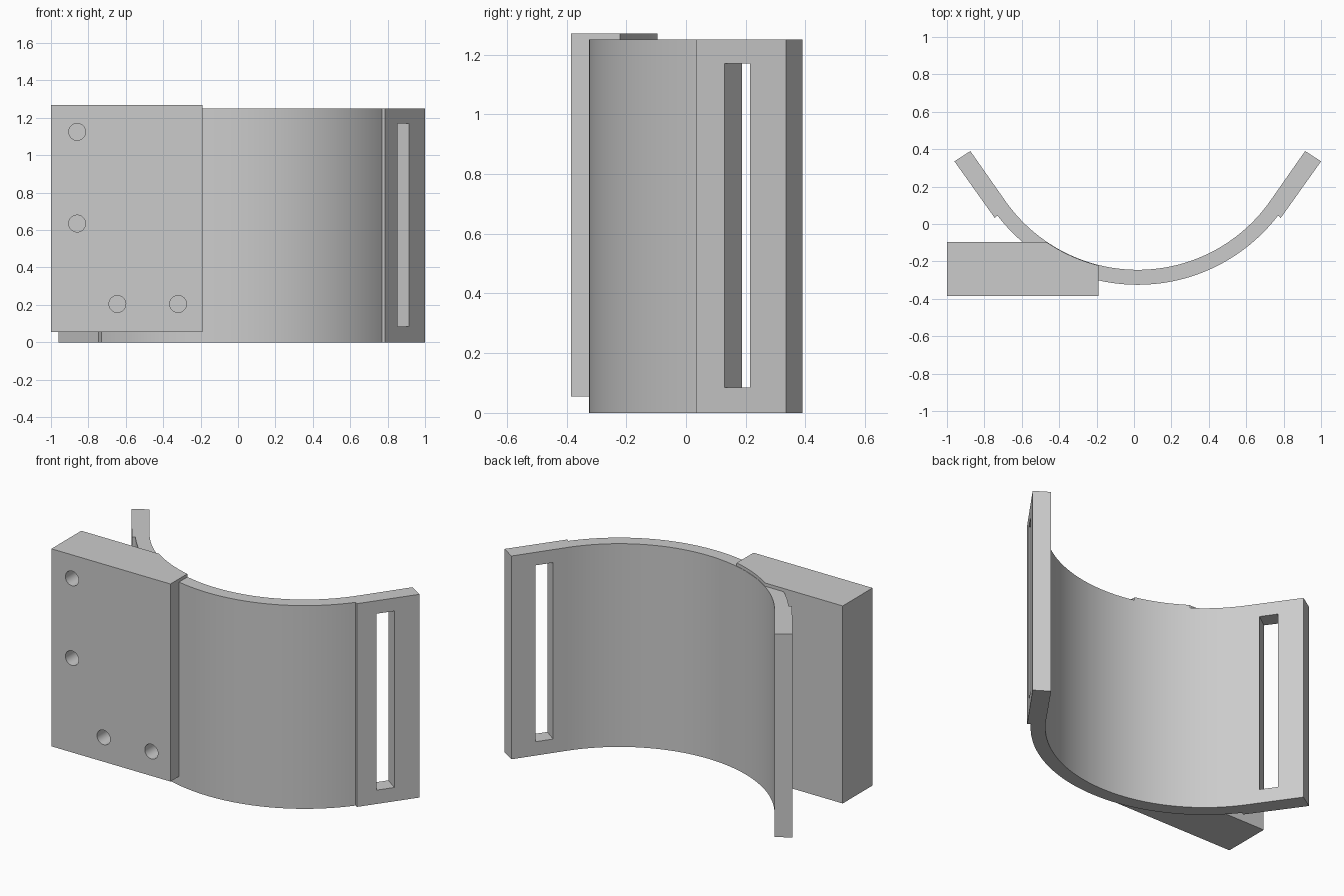
import bpy, bmesh
from math import sin, cos, radians, asin, acos, degrees
from mathutils import Matrix

if "Cube" in bpy.data.objects:
    bpy.data.objects.remove(bpy.data.objects["Cube"], do_unlink=True)

CX, CY = 0.02, 0.62            # axis of the curved band
R_IN, R_OUT = 0.865, 0.945

grey = bpy.data.materials.new("light grey")
grey.use_nodes = True
grey.diffuse_color = (0.6, 0.6, 0.6, 1)
grey.node_tree.nodes["Principled BSDF"].inputs["Base Color"].default_value = (0.6, 0.6, 0.6, 1)


def arc(radius, start, end, steps):
    """Points around the band axis; angle 0 points to the front."""
    angles = [radians(start + (end - start) * i / steps) for i in range(steps + 1)]
    return [(CX + radius * sin(a), CY - radius * cos(a)) for a in angles]


def add_object(name, bm):
    bmesh.ops.recalc_face_normals(bm, faces=bm.faces[:])
    mesh = bpy.data.meshes.new(name)
    bm.to_mesh(mesh)
    bm.free()
    mesh.materials.append(grey)
    obj = bpy.data.objects.new(name, mesh)
    bpy.context.collection.objects.link(obj)
    return obj


def prism(name, outline, z0, z1):
    bm = bmesh.new()
    face = bm.faces.new([bm.verts.new((x, y, z0)) for x, y in outline])
    new = bmesh.ops.extrude_face_region(bm, geom=[face])["geom"]
    verts = [v for v in new if isinstance(v, bmesh.types.BMVert)]
    bmesh.ops.translate(bm, verts=verts, vec=(0, 0, z1 - z0))
    return add_object(name, bm)


def combine(target, other, operation):
    """Apply a boolean and remove the helper."""
    other.hide_render = True
    mod = target.modifiers.new("boolean", "BOOLEAN")
    mod.operation, mod.object, mod.solver = operation, other, "EXACT"
    bpy.context.view_layer.objects.active = target
    bpy.ops.object.modifier_apply(modifier=mod.name)
    bpy.data.objects.remove(other, do_unlink=True)


# Curved band with thicker straight strap arms at both ends
right_arm = [(0.785, 0.033), (1.0, 0.335), (0.915, 0.39)]
left_arm = [(2 * CX - x, y) for x, y in reversed(right_arm)]
outline = (arc(R_OUT, -52.5, 52.5, 56) + right_arm
           + arc(R_IN, 55, -55, 56) + left_arm)
bracket = prism("curved_bracket", outline, 0, 1.25)

# Mounting block, hollowed to follow the inside of the band
X0, X1, Y0, Y1 = -1.0, -0.19, -0.385, -0.095
r = R_IN + 0.002
a1 = degrees(asin((X1 - CX) / r))
a2 = -degrees(acos((CY - Y1) / r))
block = prism("mounting_block", [(X0, Y0), (X1, Y0)] + arc(r, a1, a2, 14) + [(X0, Y1)], 0.055, 1.27)
combine(bracket, block, "UNION")

# Strap slots through both arms
for side in (1, -1):
    bm = bmesh.new()
    place = (Matrix.Translation((CX + side * 0.8225, 0.201, 0.6275))
             @ Matrix.Rotation(side * radians(54.5), 4, "Z")
             @ Matrix.Diagonal((0.104, 0.3, 1.085, 1)))
    bmesh.ops.create_cube(bm, size=1, matrix=place)
    combine(bracket, add_object("slot_cutter", bm), "DIFFERENCE")

# Blind screw holes in the front of the block
DEPTH = 0.15
for x, z in [(-0.86, 1.125), (-0.86, 0.635), (-0.645, 0.205), (-0.32, 0.205)]:
    bm = bmesh.new()
    place = Matrix.Translation((x, Y0, z)) @ Matrix.Rotation(radians(90), 4, "X")
    bmesh.ops.create_cone(bm, cap_ends=True, segments=32, radius1=0.045,
                          radius2=0.045, depth=2 * DEPTH, matrix=place)
    combine(bracket, add_object("hole_cutter", bm), "DIFFERENCE")

# Smooth curved faces, keep edges sharp
bpy.ops.object.select_all(action="DESELECT")
bracket.select_set(True)
bpy.context.view_layer.objects.active = bracket
bpy.ops.object.shade_smooth_by_angle(angle=radians(25))
